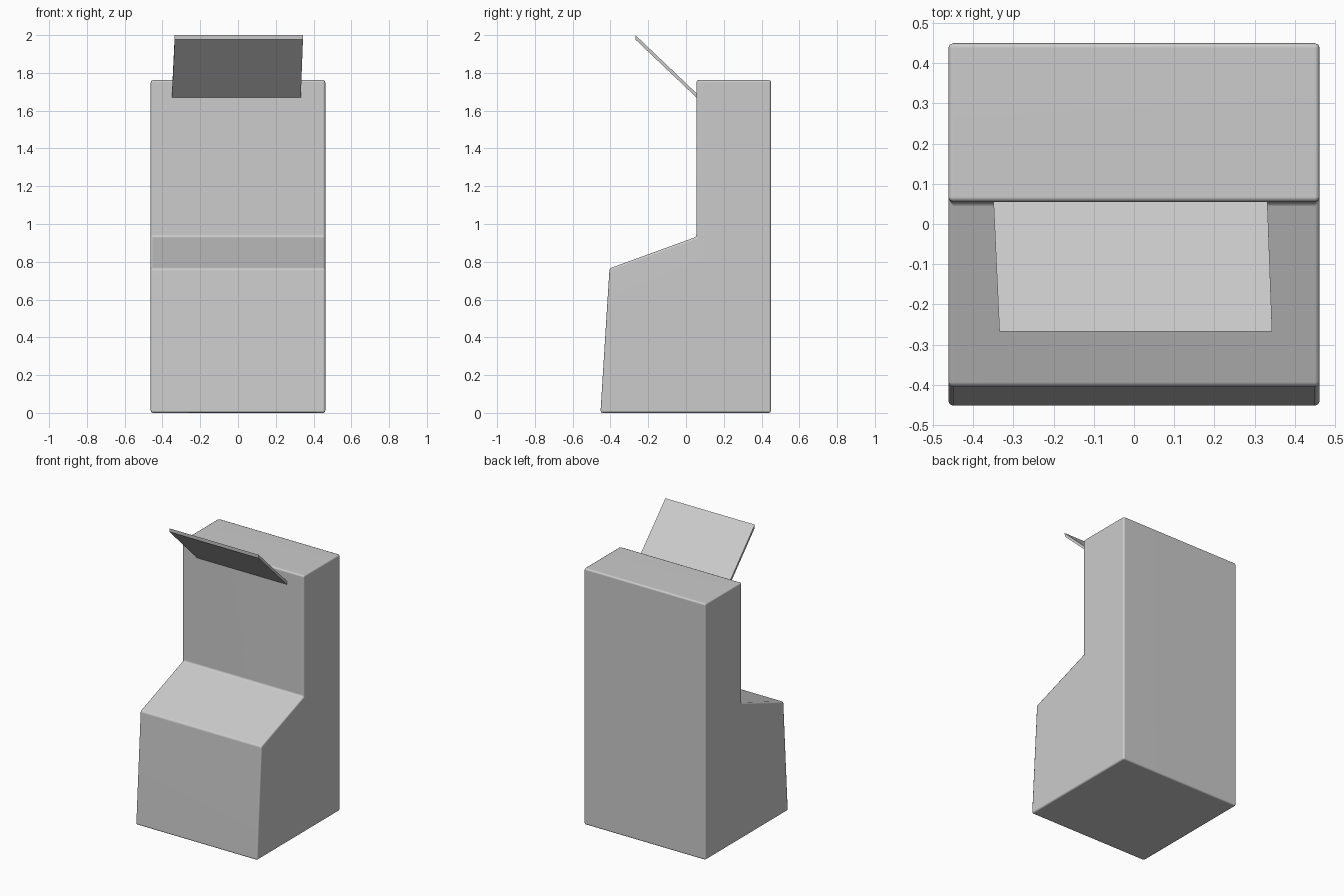
import bpy, bmesh

if "Cube" in bpy.data.objects:
    bpy.data.objects.remove(bpy.data.objects["Cube"])


def prism(name, loop_a, loop_b):
    """Solid between two matching outlines."""
    bm = bmesh.new()
    a = [bm.verts.new(p) for p in loop_a]
    b = [bm.verts.new(p) for p in loop_b]
    bm.faces.new(a)
    bm.faces.new(b[::-1])
    n = len(a)
    for i in range(n):
        j = (i + 1) % n
        bm.faces.new((a[j], a[i], b[i], b[j]))
    bmesh.ops.recalc_face_normals(bm, faces=bm.faces)
    mesh = bpy.data.meshes.new(name)
    bm.to_mesh(mesh)
    bm.free()
    obj = bpy.data.objects.new(name, mesh)
    bpy.context.collection.objects.link(obj)
    return obj


# Cabinet: side profile (y, z) extruded across the width
profile = [(-0.453, 0), (0.45, 0), (0.45, 1.762), (0.055, 1.762),
           (0.055, 0.932), (-0.405, 0.765)]
half = 0.462
cabinet = prism("cabinet_body",
                [(-half, y, z) for y, z in profile],
                [(half, y, z) for y, z in profile])
bevel = cabinet.modifiers.new("soft_edges", "BEVEL")
bevel.width = 0.012
bevel.segments = 2
bevel.limit_method = "ANGLE"
for poly in cabinet.data.polygons:
    poly.use_smooth = True
normals = cabinet.modifiers.new("flat_faces", "WEIGHTED_NORMAL")
normals.keep_sharp = True

# Raised flap: thin, slightly skewed plate leaning forward from the upright
outer = [(-0.350, 0.06, 1.688), (0.332, 0.06, 1.688),
         (0.344, -0.268, 2.0), (-0.335, -0.268, 2.0)]
inner = [(x, y + 0.001, z - 0.024) for x, y, z in outer]
prism("raised_flap", outer, inner)
